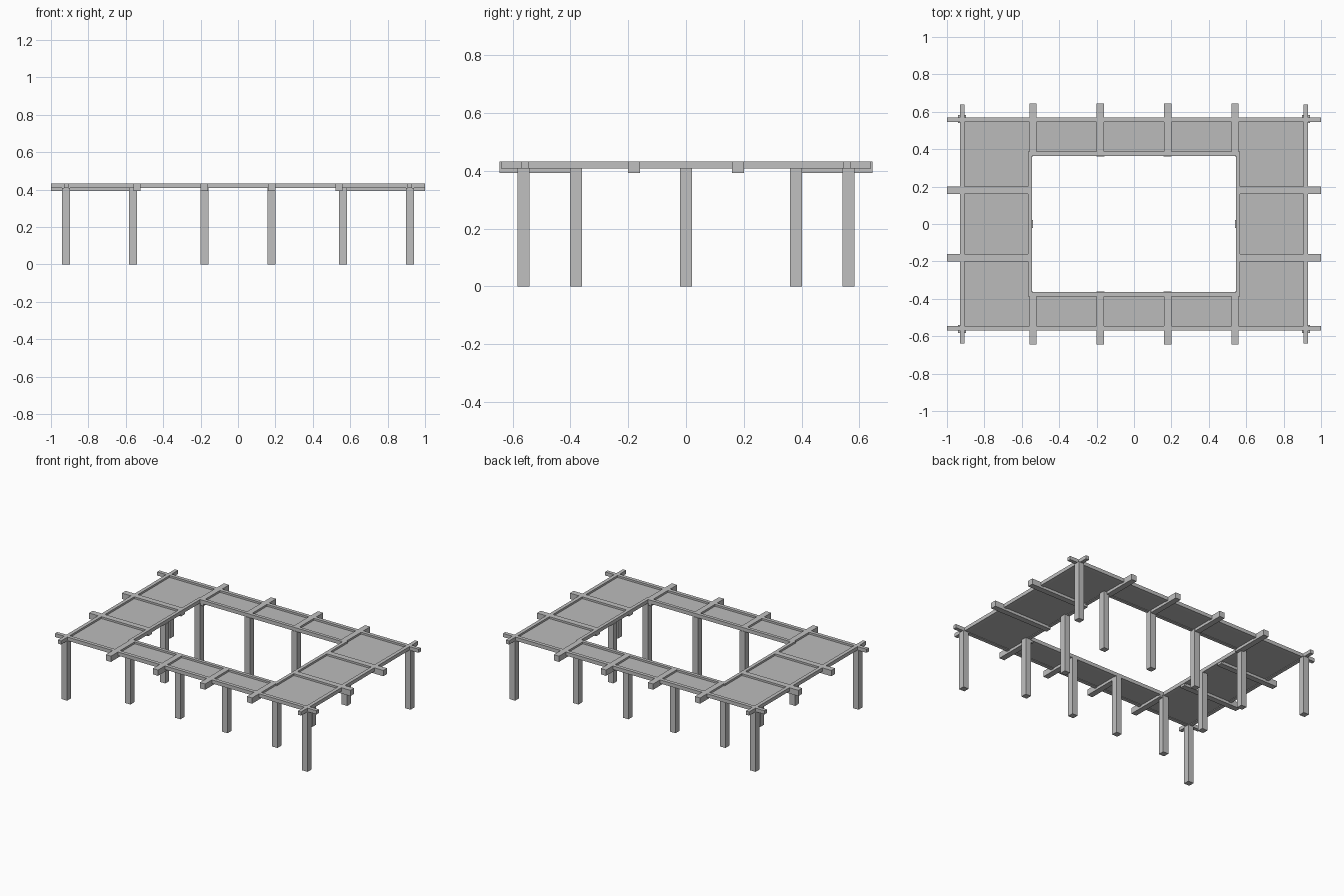
import bpy

# Remove the default cube
cube = bpy.data.objects.get("Cube")
if cube:
    bpy.data.objects.remove(cube)


def material(name, value):
    m = bpy.data.materials.new(name)
    m.use_nodes = True
    m.diffuse_color = (value, value, value, 1)
    m.node_tree.nodes["Principled BSDF"].inputs["Base Color"].default_value = (value, value, value, 1)
    return m


GREY = material("light grey", 0.53)
PANEL = material("panel grey", 0.5)


def box(name, x, y, z, mat=GREY):
    """Box spanning the given (low, high) ranges."""
    bpy.ops.mesh.primitive_cube_add(size=1)
    o = bpy.context.object
    o.name = name
    o.location = [(a + b) / 2 for a, b in (x, y, z)]
    o.scale = [abs(b - a) for a, b in (x, y, z)]
    bpy.ops.object.transform_apply(location=True, rotation=True, scale=True)
    o.data.materials.append(mat)
    return o


def around(centre, width):
    return (centre - width / 2, centre + width / 2)


TOP = 0.433
RAIL = (0.408, TOP)        # shallow rails
JOIST = (0.393, TOP)       # deep cross beams
SHEET = (0.412, 0.42)      # recessed roof panels
POST, THIN, THICK = 0.042, 0.025, 0.04
OUT_X, OUT_Y = 0.918, 0.557    # outer rail centres
IN_X, IN_Y = 0.556, 0.375      # inner rail centres

# Posts: outer corners, inner rows and the middle of each inner side
posts = [(sx * 0.92, sy * 0.562) for sx in (-1, 1) for sy in (-1, 1)]
posts += [(x, sy * 0.381) for x in (-0.562, -0.18, 0.18, 0.562) for sy in (-1, 1)]
posts += [(sx * 0.562, 0) for sx in (-1, 1)]
for x, y in posts:
    box("post", around(x, POST), around(y, POST), (0, RAIL[0] + 0.001))

for s in (-1, 1):
    # Outer rails cross at the corners and overhang
    box("outer_long_rail", (-1, 1), around(s * OUT_Y, THIN), RAIL)
    box("outer_side_rail", around(s * OUT_X, THIN), (-0.64, 0.64), RAIL)
    # Inner rails frame the courtyard opening
    box("inner_long_rail", (-0.568, 0.568), around(s * IN_Y, 0.023), RAIL)
    box("inner_side_rail", around(s * IN_X, 0.023), (-0.386, 0.386), RAIL)
    # Deep cross beams of the long and the short sides
    for x in (-0.54, -0.18, 0.18, 0.54):
        box("long_side_beam", around(x, THICK), (s * 0.365, s * 0.645), JOIST)
    for y in (-0.18, 0.18):
        box("short_side_beam", (s * 0.547, s * 1), around(y, THICK), JOIST)
    # Roof panels
    box("side_panel", (s * IN_X, s * OUT_X), (-OUT_Y, OUT_Y), SHEET, PANEL)
    box("long_panel", (-IN_X, IN_X), (s * IN_Y, s * OUT_Y), SHEET, PANEL)
